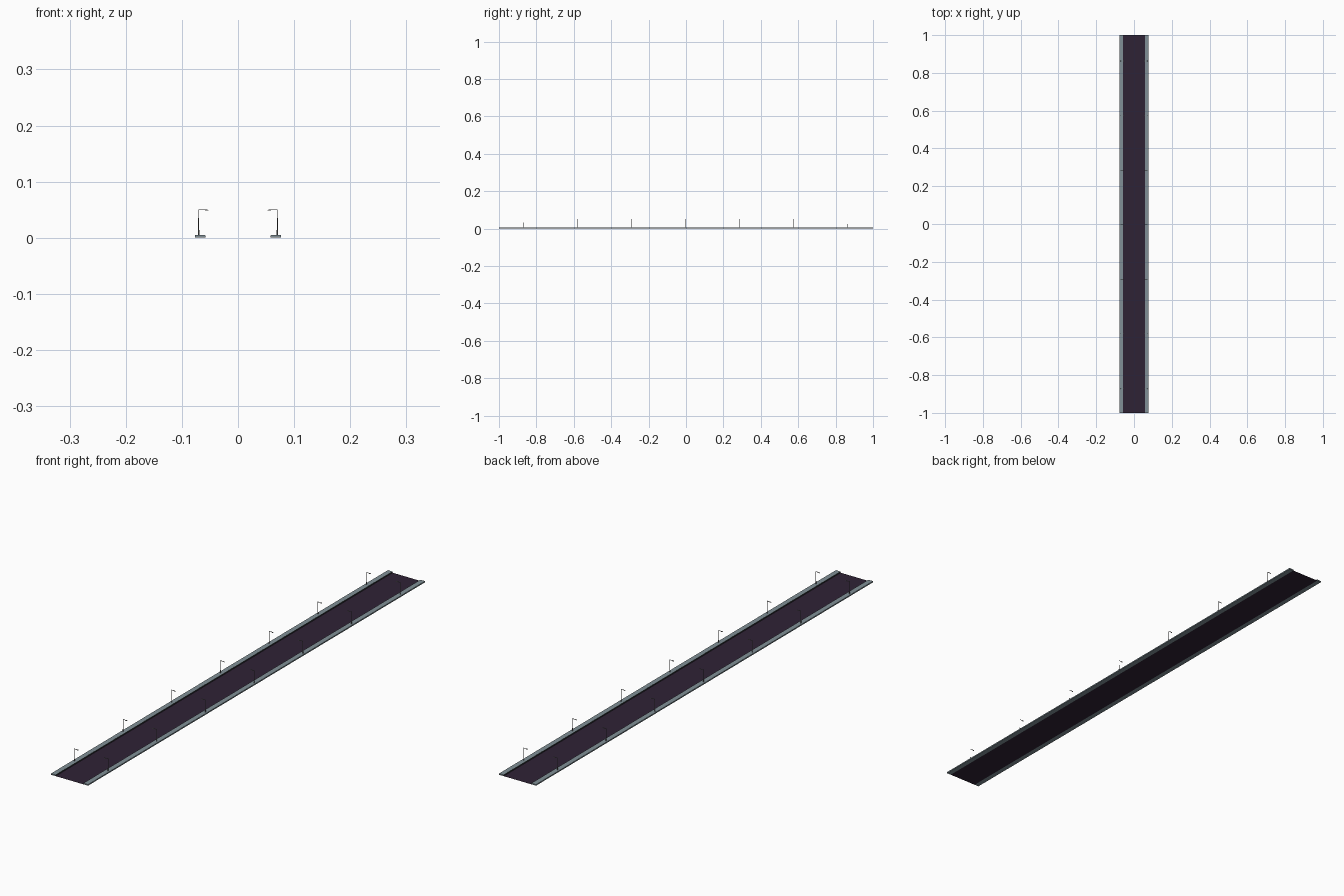
import bpy, bmesh, math
from mathutils import Matrix, Vector

if "Cube" in bpy.data.objects:
    bpy.data.objects.remove(bpy.data.objects["Cube"])


def material(name, color):
    m = bpy.data.materials.new(name)
    m.diffuse_color = (*color, 1)
    m.use_nodes = True
    m.node_tree.nodes["Principled BSDF"].inputs["Base Color"].default_value = m.diffuse_color
    return m


ASPHALT = material("dark purple asphalt", (0.028, 0.016, 0.036))
PAVING = material("blue grey paving", (0.22, 0.28, 0.31))
KERB = material("dark kerb", (0.035, 0.04, 0.045))
METAL = material("grey metal", (0.16, 0.16, 0.16))
LAMP = material("pale lamp", (0.6, 0.6, 0.56))


def make(name, bm, mat):
    me = bpy.data.meshes.new(name)
    bm.to_mesh(me)
    bm.free()
    me.materials.append(mat)
    ob = bpy.data.objects.new(name, me)
    bpy.context.collection.objects.link(ob)
    return ob


def box(bm, lo, hi):
    lo, hi = Vector(lo), Vector(hi)
    bmesh.ops.create_cube(bm, size=1, matrix=Matrix.Translation((lo + hi) / 2)
                          @ Matrix.Diagonal((*(hi - lo), 1)))


def post(bm, x, y, z0, z1, r0, r1):
    bmesh.ops.create_cone(bm, cap_ends=True, segments=8, radius1=r0, radius2=r1,
                          depth=z1 - z0, matrix=Matrix.Translation((x, y, (z0 + z1) / 2)))


# road surface: a flat sheet
bm = bmesh.new()
bmesh.ops.create_grid(bm, x_segments=1, y_segments=1, size=1,
                      matrix=Matrix.Diagonal((0.058, 1, 1, 1)))
make("road", bm, ASPHALT)

for side, s in (("left", -1), ("right", 1)):
    # raised pavement and its kerb
    bm = bmesh.new()
    box(bm, (min(s * .0585, s * .077), -1, 0), (max(s * .0585, s * .077), 1, .0045))
    make(side + "_pavement", bm, PAVING)
    bm = bmesh.new()
    box(bm, (min(s * .0575, s * .0585), -1, 0), (max(s * .0575, s * .0585), 1, .0044))
    make(side + "_kerb", bm, KERB)

    # seven street lamps, arms reaching over the road
    for i in range(7):
        y = -0.004 + (i - 3) * 0.289
        bm = bmesh.new()
        post(bm, s * .07, y, .0045, .014, .0015, .0012)
        post(bm, s * .07, y, .014, .0505, .0009, .0008)
        x0, x1 = sorted((s * .0705, s * .054))
        box(bm, (x0, y - .0007, .0493), (x1, y + .0007, .0507))
        make(f"{side}_lamp_post_{i + 1}", bm, METAL)
        bm = bmesh.new()
        x0, x1 = sorted((s * .059, s * .053))
        box(bm, (x0, y - .0014, .0485), (x1, y + .0014, .0497))
        make(f"{side}_lamp_head_{i + 1}", bm, LAMP)
